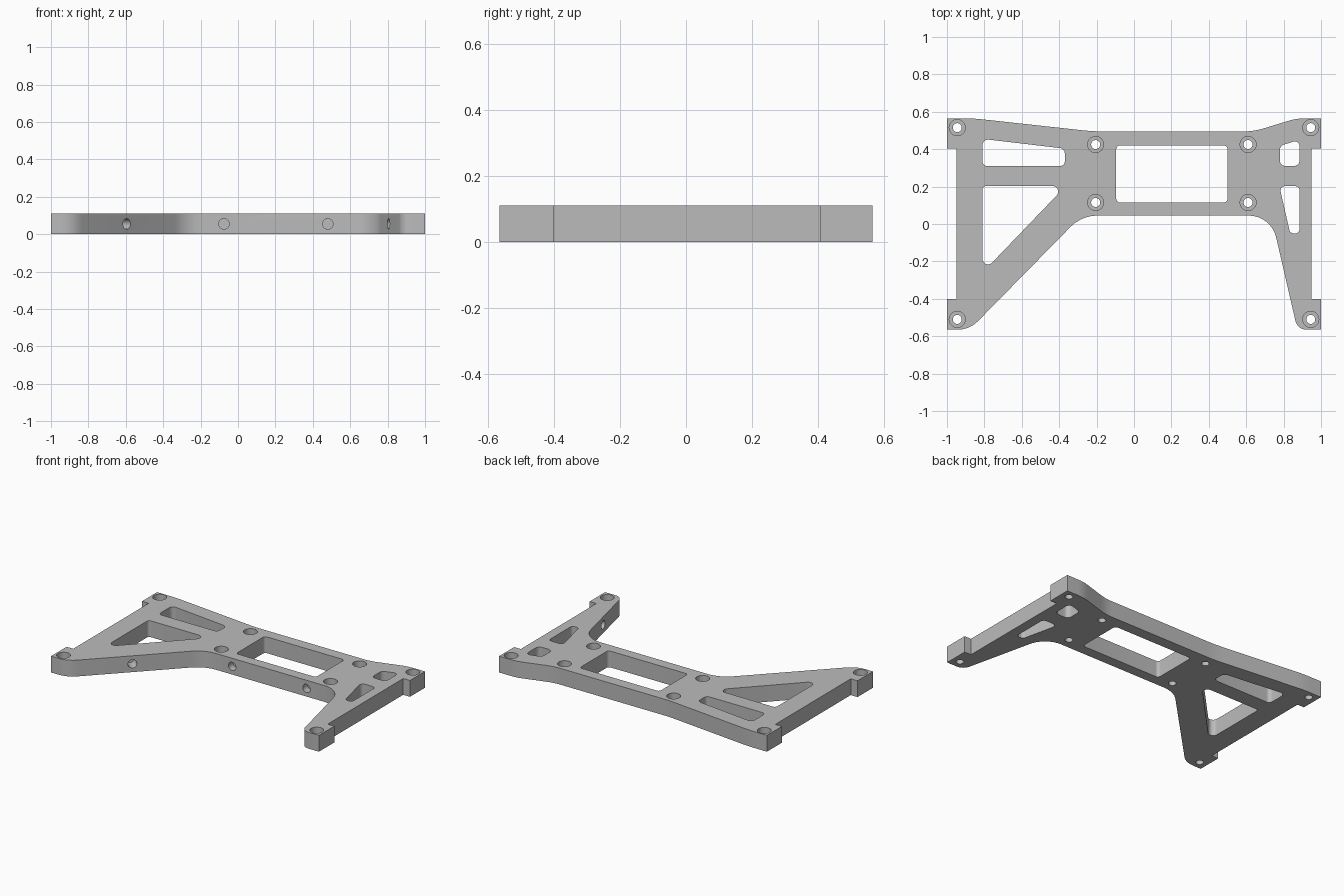
import bpy, bmesh, math
from mathutils import Vector, Matrix

if "Cube" in bpy.data.objects:
    bpy.data.objects.remove(bpy.data.objects["Cube"])

H = 0.11  # plate thickness

grey = bpy.data.materials.new("light grey")
grey.diffuse_color = (0.5, 0.5, 0.5, 1)
grey.use_nodes = True
grey.node_tree.nodes["Principled BSDF"].inputs["Base Color"].default_value = grey.diffuse_color


def rounded(corners):
    """Replace each (x, y, radius) corner by a fillet arc."""
    out = []
    n = len(corners)
    for i, (x, y, r) in enumerate(corners):
        p = Vector((x, y))
        if r == 0:
            out.append(p)
            continue
        a = (Vector(corners[i - 1][:2]) - p).normalized()
        b = (Vector(corners[(i + 1) % n][:2]) - p).normalized()
        half = a.angle(b) / 2
        centre = p + (a + b).normalized() * r / math.sin(half)
        t = r / math.tan(half)
        start, end = p + a * t - centre, p + b * t - centre
        turn = math.atan2(start.x * end.y - start.y * end.x, start.dot(end))
        steps = max(4, round(abs(turn) / math.radians(10)))
        for k in range(steps + 1):
            out.append(centre + Matrix.Rotation(turn * k / steps, 2) @ start)
    return out


def prism(bm, points, z0, z1):
    low = bm.faces.new([bm.verts.new((p[0], p[1], z0)) for p in points])
    ext = bmesh.ops.extrude_face_region(bm, geom=[low], use_keep_orig=True)
    top = [g for g in ext["geom"] if isinstance(g, bmesh.types.BMVert)]
    bmesh.ops.translate(bm, verts=top, vec=(0, 0, z1 - z0))


def cylinder(bm, radius, depth, matrix):
    bmesh.ops.create_cone(bm, cap_ends=True, segments=32, radius1=radius,
                          radius2=radius, depth=depth, matrix=matrix)


def finish(bm, name):
    bmesh.ops.recalc_face_normals(bm, faces=bm.faces[:])
    me = bpy.data.meshes.new(name)
    bm.to_mesh(me)
    bm.free()
    ob = bpy.data.objects.new(name, me)
    bpy.context.collection.objects.link(ob)
    return ob


# Plate outline
bm = bmesh.new()
prism(bm, rounded([
    (-1, 0.565, 0), (-0.86, 0.565, 1), (-0.22, 0.495, 1), (0.64, 0.495, 0.35),
    (0.87, 0.565, 0.3), (1, 0.565, 0), (1, 0.405, 0), (0.95, 0.405, 0),
    (0.95, -0.4, 0), (1, -0.4, 0), (1, -0.565, 0), (0.874, -0.565, 0.06),
    (0.733, 0.045, 0.15), (-0.28, 0.045, 0.2), (-0.879, -0.565, 0.15),
    (-1, -0.565, 0), (-1, -0.4, 0), (-0.95, -0.4, 0),
    (-0.95, 0.405, 0), (-1, 0.405, 0)]), 0, H)
plate = finish(bm, "mounting_plate")
plate.data.materials.append(grey)

# Lightening windows and through screw holes
windows = [
    [(-0.81, 0.455, 0.03), (-0.37, 0.403, 0.03), (-0.37, 0.31, 0.025), (-0.81, 0.31, 0.025)],
    [(-0.81, 0.203, 0.02), (-0.365, 0.203, 0.03), (-0.81, -0.26, 0.03)],
    [(-0.095, 0.42, 0.02), (0.5, 0.42, 0.02), (0.5, 0.115, 0.02), (-0.095, 0.115, 0.02)],
    [(0.78, 0.418, 0.03), (0.885, 0.45, 0.025), (0.885, 0.31, 0.03), (0.78, 0.31, 0.03)],
    [(0.777, 0.203, 0.025), (0.885, 0.203, 0.025), (0.885, -0.05, 0.022), (0.835, -0.05, 0.022)],
]
screws = [(x, y) for x in (-0.945, 0.945) for y in (0.515, -0.51)]
screws += [(x, y) for x in (-0.205, 0.61) for y in (0.425, 0.115)]
bm = bmesh.new()
for w in windows:
    prism(bm, rounded(w), -0.1, H + 0.1)
for x, y in screws:
    cylinder(bm, 0.024, 0.5, Matrix.Translation((x, y, 0)))
cutters = [finish(bm, "through_cutter")]

# Counterbores around the screw holes, and blind holes in the front edges
bm = bmesh.new()
for x, y in screws:
    cylinder(bm, 0.043, 0.1, Matrix.Translation((x, y, H)))
for x, y, dx, dy, depth in [(-0.595, -0.276, -0.713, 0.701, 0.08),
                            (-0.075, 0.045, 0, 1, 0.05),
                            (0.48, 0.045, 0, 1, 0.05),
                            (0.805, -0.267, 0.974, 0.225, 0.07)]:
    turn = Vector((dx, dy, 0)).to_track_quat('Z', 'Y').to_matrix().to_4x4()
    cylinder(bm, 0.028, depth * 2, Matrix.Translation((x, y, H / 2)) @ turn)
cutters.append(finish(bm, "blind_cutter"))

# Cut, then bake the result and drop the cutters
for c in cutters:
    mod = plate.modifiers.new(c.name, 'BOOLEAN')
    mod.operation, mod.solver, mod.object = 'DIFFERENCE', 'EXACT', c
    c.hide_render = True
dg = bpy.context.evaluated_depsgraph_get()
baked = bpy.data.meshes.new_from_object(plate.evaluated_get(dg))
plate.modifiers.clear()
plate.data = baked
for c in cutters:
    bpy.data.objects.remove(c)

baked.materials.clear()
baked.materials.append(grey)
for f in baked.polygons:
    f.material_index = 0
bpy.context.view_layer.objects.active = plate
plate.select_set(True)
bpy.ops.object.shade_smooth_by_angle(angle=math.radians(30))
